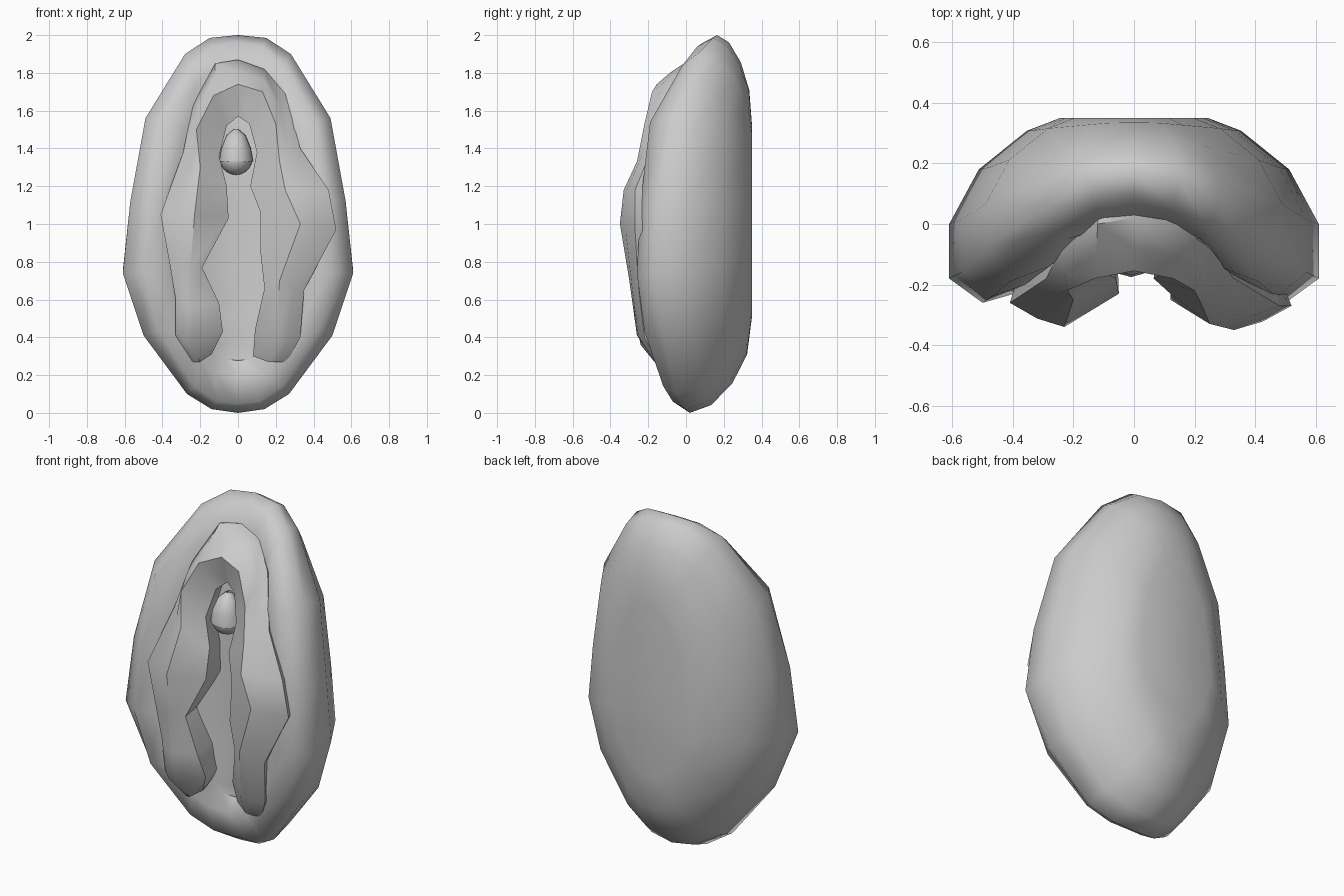
import bpy, bmesh, math

if "Cube" in bpy.data.objects:
    bpy.data.objects.remove(bpy.data.objects["Cube"])

def finish(name, bm, angle):
    bmesh.ops.remove_doubles(bm, verts=bm.verts, dist=0.0005)
    bmesh.ops.recalc_face_normals(bm, faces=bm.faces)
    me = bpy.data.meshes.new(name)
    bm.to_mesh(me)
    bm.free()
    ob = bpy.data.objects.new(name, me)
    bpy.context.collection.objects.link(ob)
    bpy.ops.object.select_all(action='DESELECT')
    ob.select_set(True)
    bpy.context.view_layer.objects.active = ob
    bpy.ops.object.shade_smooth_by_angle(angle=math.radians(angle))
    return ob

def loft(bm, rings, closed):
    rows = [[bm.verts.new(p) for p in r] for r in rings]
    n = len(rows[0])
    for a, b in zip(rows, rows[1:]):
        for i in range(n if closed else n - 1):
            j = (i + 1) % n
            bm.faces.new((a[i], a[j], b[j], b[i]))
    return rows

def mirror_ring(half):
    return half + [(-x, y, z) for x, y, z in half[-2:0:-1]]

def strip_cap(bm, row):
    # joins each right-hand point with its mirrored partner
    n, h = len(row), len(row) // 2
    bm.faces.new((row[0], row[1], row[-1]))
    for i in range(1, h - 1):
        bm.faces.new((row[i], row[i + 1], row[n - i - 1], row[n - i]))
    bm.faces.new((row[h - 1], row[h], row[h + 1]))

# Outer body: half rings from top to bottom
edge = [(0, .165, 2), (.15, .145, 1.985), (.28, .06, 1.9), (.49, -.08, 1.56),
        (.57, -.16, 1.12), (.61, -.18, .74), (.5, -.12, .41), (.27, -.05, .1),
        (.14, 0, .02), (0, .02, 0)]
crest = [(0, .09, 1.96), (.13, .06, 1.94), (.25, -.02, 1.84), (.41, -.19, 1.54),
         (.47, -.24, 1.12), (.5, -.26, .74), (.42, -.22, .43), (.23, -.12, .14),
         (.11, -.07, .06), (0, -.055, .05)]
groove = [(0, .03, 1.87), (.1, .02, 1.85), (.22, -.05, 1.74), (.28, -.14, 1.5),
          (.36, -.2, 1.14), (.36, -.22, .74), (.3, -.2, .45), (.2, -.15, .28),
          (.13, -.1, .21), (0, -.08, .2)]
floor = [(x * .6, y * .35 - .01, 1.05 + (z - 1.05) * .91) for x, y, z in groove]
back = [[(x * k, y + (.35 - y) * ky, 1.03 + (z - 1.03) * kz) for x, y, z in edge]
        for k, ky, kz in [(.4, 1, .5), (.58, .92, .7), (.84, .68, .85), (1, .34, .96)]]
bm = bmesh.new()
rows = loft(bm, [mirror_ring(h) for h in back + [edge, crest, groove, floor]], True)
strip_cap(bm, rows[0])
strip_cap(bm, rows[-1])
finish("outer_body", bm, 62)

# Inner folds: outer edge, ridge and inner edge at each station
top = ((0, .02, 1.87), (0, -.155, 1.74), (0, -.1, 1.57))
right = [((.14, 0, 1.82), (.13, -.18, 1.70), (.06, -.12, 1.53)),
         ((.25, -.08, 1.69), (.2, -.22, 1.53), (.1, -.16, 1.38)),
         ((.33, -.18, 1.4), (.22, -.26, 1.33), (.065, -.18, 1.2)),
         ((.48, -.27, 1.18), (.25, -.33, 1.18), (.12, -.23, 1.06)),
         ((.52, -.27, .97), (.33, -.35, 1.0), (.12, -.25, .84)),
         ((.35, -.25, .65), (.22, -.3, .7), (.14, -.23, .66)),
         ((.33, -.22, .4), (.2, -.26, .41), (.09, -.18, .44)),
         ((.26, -.15, .27), (.16, -.16, .27), (.08, -.12, .3))]
left = [((-.12, 0, 1.85), (-.13, -.18, 1.68), (-.06, -.12, 1.52)),
        ((-.24, -.08, 1.63), (-.22, -.22, 1.5), (-.1, -.16, 1.36)),
        ((-.29, -.18, 1.38), (-.2, -.25, 1.3), (-.06, -.18, 1.2)),
        ((-.41, -.26, 1.05), (-.23, -.34, 1.05), (-.05, -.23, 1.03)),
        ((-.36, -.25, .78), (-.25, -.27, .78), (-.19, -.22, .77)),
        ((-.33, -.24, .6), (-.24, -.28, .56), (-.1, -.24, .58)),
        ((-.33, -.21, .41), (-.25, -.24, .36), (-.08, -.19, .43)),
        ((-.24, -.15, .27), (-.2, -.16, .27), (-.14, -.13, .31))]
sections = []
for o, r, i in left[::-1] + [top] + right:
    mid = [(o[0] + r[0]) / 2, (o[1] + r[1]) / 2 - .012, (o[2] + r[2]) / 2]
    base_o = (o[0] * .93, o[1] + .09, o[2] - .01)
    base_i = (i[0] * 1.15, -.03, i[2])
    sections.append([base_o, o, mid, r, i, base_i])
bm = bmesh.new()
rows = loft(bm, sections, False)
bm.faces.new(rows[0])
bm.faces.new(rows[-1])
finish("inner_folds", bm, 40)

# Small bud hanging under the hood, with a tapered stalk above it
bm = bmesh.new()
bmesh.ops.create_uvsphere(bm, u_segments=16, v_segments=10, radius=.085)
for v in bm.verts:
    v.co.x -= .01
    v.co.y -= .085
    v.co.z += 1.345
finish("centre_bud", bm, 40)
bm = bmesh.new()
loft(bm, [[(-.01 + rx * math.cos(a), y + rx * math.sin(a), z)
           for a in [math.tau * k / 12 for k in range(12)]]
          for rx, y, z in [(.09, -.085, 1.33), (.078, -.09, 1.4),
                           (.05, -.085, 1.47), (.015, -.07, 1.5)]], True)
finish("bud_stalk", bm, 40)
